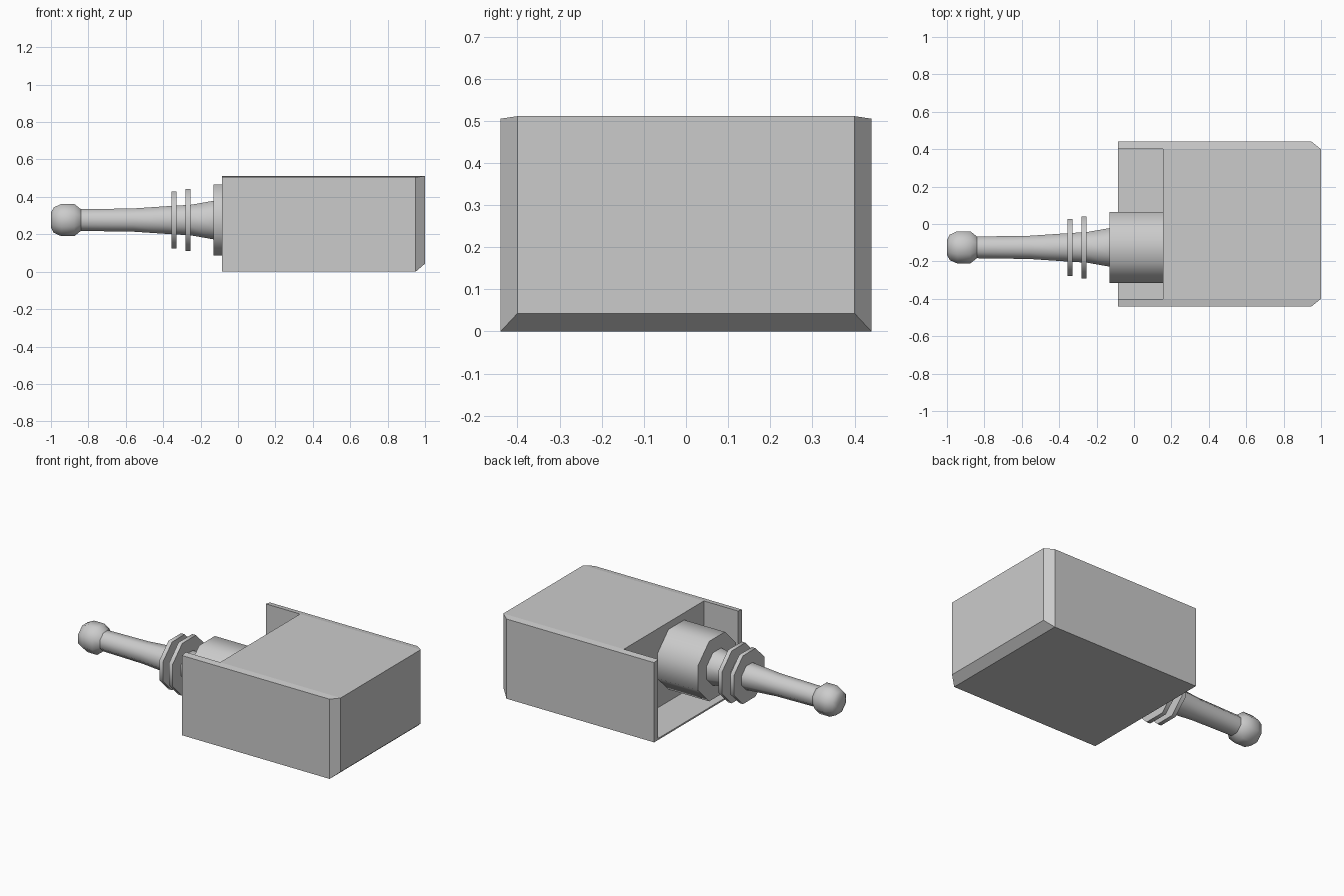
import bpy, bmesh, math

if "Cube" in bpy.data.objects:
    bpy.data.objects.remove(bpy.data.objects["Cube"])


def new_object(name, bm):
    bmesh.ops.recalc_face_normals(bm, faces=bm.faces)
    mesh = bpy.data.meshes.new(name)
    bm.to_mesh(mesh)
    bm.free()
    ob = bpy.data.objects.new(name, mesh)
    bpy.context.collection.objects.link(ob)
    return ob


def hull(name, points):
    bm = bmesh.new()
    for p in points:
        bm.verts.new(p)
    bmesh.ops.convex_hull(bm, input=bm.verts)
    bmesh.ops.dissolve_limit(bm, angle_limit=0.01, verts=bm.verts, edges=bm.edges)
    return new_object(name, bm)


AXIS_Y, AXIS_Z, SIDES = -0.125, 0.276, 8


def turned(name, profile):
    """Closed eight-sided turned part along x; profile is (x, half width across flats)."""
    bm = bmesh.new()
    rings = []
    for x, flat in profile:
        r = flat / math.cos(math.pi / SIDES)
        angles = [2 * math.pi * (i + 0.5) / SIDES for i in range(SIDES)]
        rings.append([bm.verts.new((x, AXIS_Y + r * math.cos(a), AXIS_Z + r * math.sin(a)))
                      for a in angles])
    for a, b in zip(rings, rings[1:]):
        for i in range(SIDES):
            j = (i + 1) % SIDES
            bm.faces.new((a[i], a[j], b[j], b[i]))
    bm.faces.new(rings[0])
    bm.faces.new(rings[-1])
    ob = new_object(name, bm)
    bpy.ops.object.select_all(action='DESELECT')
    ob.select_set(True)
    bpy.context.view_layer.objects.active = ob
    bpy.ops.object.shade_smooth_by_angle(angle=math.radians(50))
    return ob


# Housing block with chamfered far end
corners = []
for s in (-1, 1):
    corners += [(-0.085, s * 0.44, 0), (-0.085, s * 0.44, 0.505), (-0.085, s * 0.4, 0.511),
                (0.95, s * 0.44, 0), (0.95, s * 0.44, 0.505),
                (1, s * 0.4, 0.043), (1, s * 0.4, 0.511)]
housing = hull("housing", corners)

# Open recess at the handle end
recess = hull("recess_cutter", [(x, y, z) for x in (-0.3, 0.155)
                                for y in (-0.4, 0.4) for z in (0.01, 0.8)])
recess.hide_render = True
cut = housing.modifiers.new("recess", 'BOOLEAN')
cut.operation = 'DIFFERENCE'
cut.solver = 'EXACT'
cut.object = recess
bpy.context.view_layer.objects.active = housing
bpy.ops.object.modifier_apply(modifier=cut.name)
bpy.data.objects.remove(recess)

# Barrel in the recess
turned("barrel", [(-0.13, 0.19), (0.155, 0.19)])

# Flared shaft with rounded knob
turned("shaft", [(-0.84, 0.058), (-0.56, 0.062), (-0.38, 0.074), (-0.25, 0.082), (-0.125, 0.104)])
turned("knob", [(-1.0, 0.04), (-0.985, 0.068), (-0.945, 0.086), (-0.875, 0.086), (-0.84, 0.058)])

# Two collars around the shaft
for label, x, flat in (("outer", -0.343, 0.153), ("inner", -0.268, 0.166)):
    turned(label + "_collar", [(x - 0.013, flat), (x + 0.013, flat)])
